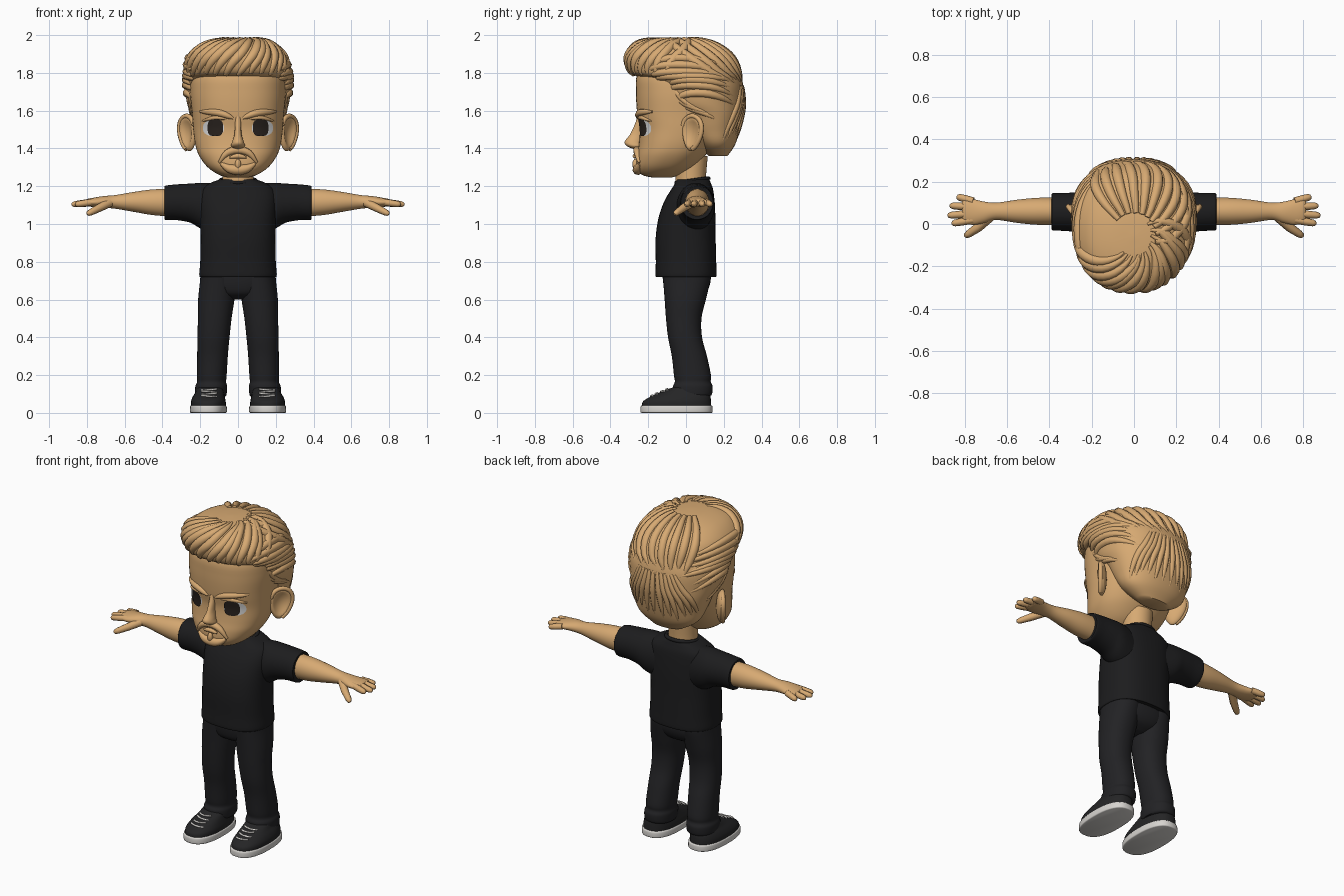
import bpy, bmesh, math, random
from mathutils import Matrix, Vector

random.seed(4)
if "Cube" in bpy.data.objects:
    bpy.data.objects.remove(bpy.data.objects["Cube"])


def material(name, rgb):
    m = bpy.data.materials.new(name)
    m.use_nodes = True
    m.diffuse_color = (*rgb, 1)
    bsdf = m.node_tree.nodes["Principled BSDF"]
    bsdf.inputs["Base Color"].default_value = (*rgb, 1)
    bsdf.inputs["Roughness"].default_value = 0.8
    return m


SKIN = material("warm tan", (0.68, 0.40, 0.17))
SHIRT = material("shirt black", (0.012, 0.012, 0.013))
PANTS = material("trouser black", (0.016, 0.016, 0.018))
SHOE = material("shoe black", (0.018, 0.018, 0.019))
WHITE = material("sole white", (0.68, 0.66, 0.63))
EYE = material("eye white", (0.7, 0.7, 0.7))
IRIS = material("iris dark", (0.022, 0.016, 0.013))


def finish(ob, mat):
    ob.data.materials.append(mat)
    bpy.ops.object.select_all(action='DESELECT')
    ob.select_set(True)
    bpy.context.view_layer.objects.active = ob
    if ob.type == 'CURVE':
        bpy.ops.object.convert(target='MESH')
    bpy.ops.object.shade_smooth_by_angle(angle=math.radians(50))
    return ob


def mesh_object(name, bm, mat):
    bmesh.ops.recalc_face_normals(bm, faces=bm.faces)
    me = bpy.data.meshes.new(name)
    bm.to_mesh(me)
    bm.free()
    ob = bpy.data.objects.new(name, me)
    bpy.context.collection.objects.link(ob)
    return finish(ob, mat)


def spline(rows, t):
    """Smooth interpolation between cross-sections (along, c1, c2, r1, r2)."""
    i = max(0, min(int(t), len(rows) - 2))
    f = t - i
    a, b, c, d = (rows[max(0, min(j, len(rows) - 1))] for j in range(i - 1, i + 3))
    return [q + f / 2 * (r - p + f * (2 * p - 5 * q + 4 * r - s + f * (3 * (q - r) + s - p)))
            for p, q, r, s in zip(a, b, c, d)]


def power(v, n):
    return math.copysign(abs(v) ** (2 / n), v)


def surface(rows, t, ang, n, grow=0.0):
    """Point on an upright loft; angle 0 is the front."""
    z, cx, cy, rx, ry = spline(rows, t)
    return Vector((cx + (rx + grow) * power(math.sin(ang), n),
                   cy - (ry + grow) * power(math.cos(ang), n), z))


def loft(name, rows, mat, axis='z', n=2.0, seg=40, sub=5, side=1):
    bm = bmesh.new()
    rings = []
    for k in range((len(rows) - 1) * sub + 1):
        p, c1, c2, r1, r2 = spline(rows, k / sub)
        ring = []
        for j in range(seg):
            a = math.tau * j / seg
            u = c1 + r1 * power(math.sin(a), n)
            v = c2 - r2 * power(math.cos(a), n)
            co = (u, v, p) if axis == 'z' else (p, u, v)
            ring.append(bm.verts.new((co[0] * side, co[1], co[2])))
        rings.append(ring)
    for lo, hi in zip(rings, rings[1:]):
        for j in range(seg):
            bm.faces.new((lo[j], lo[j - 1], hi[j - 1], hi[j]))
    bm.faces.new(rings[0])
    bm.faces.new(rings[-1])
    return mesh_object(name, bm, mat)


def tubes(name, paths, mat):
    """Each path is a list of (point, radius)."""
    cu = bpy.data.curves.new(name, 'CURVE')
    cu.dimensions = '3D'
    cu.bevel_depth = 1.0
    cu.bevel_resolution = 2
    cu.use_fill_caps = True
    for path in paths:
        sp = cu.splines.new('POLY')
        sp.points.add(len(path) - 1)
        for pt, (co, r) in zip(sp.points, path):
            pt.co = (*co, 1)
            pt.radius = r
    ob = bpy.data.objects.new(name, cu)
    bpy.context.collection.objects.link(ob)
    return finish(ob, mat)


def front(rows, x, z, n):
    """y of the front surface of an upright loft at x, z."""
    lo, hi = 0.0, len(rows) - 1.0
    for _ in range(30):
        mid = (lo + hi) / 2
        lo, hi = (mid, hi) if spline(rows, mid)[0] < z else (lo, mid)
    _, cx, cy, rx, ry = spline(rows, lo)
    return cy - ry * (1 - min(abs((x - cx) / rx), 0.99) ** n) ** (1 / n)


# Head and neck
HEAD_N = 2.3
HEAD = [(1.245, 0, -.125, .05, .045), (1.26, 0, -.133, .1, .1), (1.3, 0, -.11, .16, .15),
        (1.36, 0, -.08, .205, .18), (1.42, 0, -.055, .226, .195), (1.5, 0, -.033, .237, .212),
        (1.58, 0, -.029, .243, .229), (1.7, 0, -.023, .253, .242), (1.8, 0, -.02, .24, .235),
        (1.9, 0, -.02, .15, .15)]
loft("head", HEAD, SKIN, n=HEAD_N, seg=64)
loft("neck", [(1.15, 0, .03, .1, .09), (1.22, 0, .025, .083, .08), (1.36, 0, .03, .085, .085)], SKIN)
loft("nose", [(1.397, 0, -.262, .016, .015), (1.412, 0, -.27, .036, .042), (1.435, 0, -.278, .031, .047),
              (1.475, 0, -.26, .019, .036), (1.53, 0, -.25, .016, .02), (1.57, 0, -.25, .012, .008)], SKIN, seg=24)


def face_tube(points, r, lift=0.0, steps=12, taper=0.6):
    """Tapered ridge over the face through (x, z) points."""
    path = []
    for k in range(steps + 1):
        x, z = spline(points, k / steps * (len(points) - 1))
        w = r * max(0.15, math.sin(math.pi * k / steps)) ** taper
        path.append((Vector((x, front(HEAD, x, z, HEAD_N) - lift, z)), w))
    return path


def face_plate(name, cx, cz, rx, rz, lift, mat, n):
    bm = bmesh.new()
    rings = []
    for q in (.02, .35, .7, 1):
        ring = []
        for j in range(32):
            a = math.tau * j / 32
            x, z = cx + q * rx * power(math.cos(a), n), cz + q * rz * power(math.sin(a), n)
            ring.append(bm.verts.new((x, front(HEAD, x, z, HEAD_N) - lift, z)))
        rings.append(ring)
    for a, b in zip(rings, rings[1:]):
        for j in range(32):
            bm.faces.new((a[j - 1], b[j - 1], b[j], a[j]))
    bm.faces.new(rings[0])
    ob = mesh_object(name, bm, mat)
    if sum(p.normal.y for p in ob.data.polygons) > 0:
        ob.data.flip_normals()


# Beard, moustache and mouth
tubes("beard", [face_tube([(-.1, 1.325), (-.06, 1.375), (0, 1.393), (.06, 1.375), (.1, 1.325)], .022, .004),
                face_tube([(-.045, 1.352), (0, 1.36), (.045, 1.352)], .013, .01),
                face_tube([(-.09, 1.32), (-.05, 1.295), (0, 1.287), (.05, 1.295), (.09, 1.32)], .028),
                face_tube([(0, 1.345), (0, 1.315), (0, 1.28)], .016, .006)], SKIN)

for side, word in ((1, "left"), (-1, "right")):
    # Eyes and brows
    face_plate(word + "_eye_white", side * .13, 1.508, .056, .042, .004, EYE, 2.4)
    face_plate(word + "_iris", side * .12, 1.51, .041, .045, .008, IRIS, 3)
    tubes(word + "_brow", [face_tube([(side * .025, 1.56), (side * .1, 1.588), (side * .2, 1.595)], .019),
                           face_tube([(side * .06, 1.556), (side * .12, 1.563), (side * .19, 1.545)], .011)], SKIN)

    # Ear: dished flattened ball, flared outward, with a rim
    place = (Matrix.Diagonal((side, 1, 1, 1)) @ Matrix.Translation((.263, .035, 1.482))
             @ Matrix.Rotation(math.radians(-38), 4, 'Z') @ Matrix.Rotation(math.radians(-8), 4, 'X'))
    bm = bmesh.new()
    bmesh.ops.create_uvsphere(bm, u_segments=32, v_segments=20, radius=1)
    for v in bm.verts:
        x, y, z = v.co
        dish = max(0, 1 - (y * y + z * z) * 1.6) if x > 0 else 0
        v.co = place @ Vector((x * .028 - dish * .03, y * (.066 + .016 * z), z * .097))
    mesh_object(word + "_ear", bm, SKIN)
    rim = []
    for k in range(21):
        a = math.radians(-70 + 230 * k / 20)
        z = math.sin(a)
        rim.append((place @ Vector((.008, math.cos(a) * (.062 + .015 * z), z * .09)), .013))
    tubes(word + "_ear_rim", [rim], SKIN)

# Hair mass with an overhanging front
HAIR = [(1.36, 0, .17, .1, .05), (1.42, 0, .16, .19, .1), (1.5, 0, .14, .225, .145),
        (1.58, 0, .125, .25, .175), (1.64, 0, .085, .27, .222), (1.72, 0, .065, .282, .24),
        (1.77, 0, .03, .284, .265), (1.8, 0, -.005, .28, .29), (1.85, -.005, -.025, .273, .29),
        (1.9, -.01, -.04, .248, .268), (1.95, -.01, -.055, .19, .21), (1.978, 0, -.06, .11, .12),
        (1.985, 0, -.06, .01, .01)]
loft("hair", HAIR, SKIN, n=2.2, seg=64)


def lock(a0, t0, a1, t1, w, bow=0.0):
    """Tapered lock lying on the hair, from angle and row to angle and row."""
    path = []
    for k in range(15):
        u = k / 14
        t = t0 + (t1 - t0) * u + bow * math.sin(math.pi * u)
        ang = math.radians(a0 + (a1 - a0) * u ** 1.3)
        path.append((surface(HAIR, t, ang, 2.2, -.35 * w), w * max(.12, math.sin(math.pi * (.12 + .86 * u))) ** .7))
    return path


def wobble(v):
    return random.uniform(-v, v)


tubes("front_locks", [lock(a, 6.9 + wobble(.2), a + 55 + wobble(8), 11.2, .027, .3)
                      for a in range(-84, 80, 12)], SKIN)
tubes("side_locks", [lock(s * (55 + wobble(8)), t, s * (150 + wobble(12)), t - .5, .023, .7)
                     for s in (-1, 1) for t in (4.2, 4.8, 5.4, 6.0, 6.7, 7.4, 8.1)], SKIN)
tubes("crown_locks", [lock(a - 25, 11.0, 180 + (a - 180) * .5, 5.2 + wobble(.4), .026)
                      for a in range(105, 265, 16)], SKIN)
tubes("back_locks", [lock(180 + (a - 180) * .3, 5.2, a, 1.3 + wobble(.3), .02)
                     for a in range(105, 260, 14)], SKIN)
tubes("temple_locks", [lock(s * 52, 5.4 - k * .6, s * (85 + 8 * k), 3.2 - k * .3, .016)
                       for s in (-1, 1) for k in range(3)], SKIN)

# Shirt body and collar
SHIRT_ROWS = [(.722, 0, 0, .19, .15), (.726, 0, 0, .205, .161), (.8, 0, 0, .2, .16), (.92, 0, -.002, .198, .159),
              (1.03, 0, .005, .2, .151), (1.12, 0, .018, .205, .133), (1.18, 0, .032, .195, .112),
              (1.215, 0, .037, .15, .095), (1.235, 0, .037, .1, .087)]
loft("shirt", SHIRT_ROWS, SHIRT, n=2.5, seg=48)
tubes("collar", [[(Vector((.093 * math.sin(math.tau * k / 32), .034 - .085 * math.cos(math.tau * k / 32),
                           1.23 - .012 * math.cos(math.tau * k / 32))), .011) for k in range(33)]], SHIRT)

# Trouser seat
loft("trouser_seat", [(.6, 0, 0, .06, .05), (.63, 0, 0, .15, .1), (.68, 0, .004, .195, .123),
                      (.75, 0, .004, .198, .13)], PANTS, n=2.3)

UPPER = [(.03, .157, -.05, .092, .183), (.06, .157, -.048, .092, .18), (.085, .155, -.03, .085, .16),
         (.11, .15, -.005, .075, .13), (.135, .147, .03, .07, .1)]
for side, word in ((1, "left"), (-1, "right")):
    # Sleeve, arm and hand
    loft(word + "_sleeve", [(.1, .05, 1.08, .085, .135), (.19, .052, 1.095, .1, .123), (.25, .055, 1.11, .096, .104),
                            (.32, .057, 1.115, .09, .095), (.383, .058, 1.112, .088, .091),
                            (.387, .058, 1.112, .078, .08)], SHIRT, axis='x', side=side)
    loft(word + "_arm", [(.34, .06, 1.113, .064, .074), (.45, .06, 1.115, .064, .068), (.55, .06, 1.117, .055, .053),
                         (.65, .06, 1.117, .041, .036), (.71, .055, 1.117, .051, .031), (.76, .057, 1.115, .061, .025),
                         (.8, .064, 1.113, .06, .019), (.812, .065, 1.113, .05, .01)], SKIN, axis='x', side=side)
    fingers = []
    for y0, x1, y1 in ((.02, .862, .002), (.05, .882, .04), (.08, .872, .087), (.108, .838, .13)):
        base, tip = Vector((.76, y0, 1.117)), Vector((x1, y1, 1.103))
        fingers.append([(base.lerp(tip, u), r) for u, r in ((0, .018), (.5, .018), (.85, .016), (.96, .011), (1, .004))])
    base, mid, tip = Vector((.68, .035, 1.112)), Vector((.735, -.015, 1.085)), Vector((.8, -.06, 1.052))
    fingers.append([(base, .024), (mid, .022), (mid.lerp(tip, .7), .018), (mid.lerp(tip, .92), .013), (tip, .004)])
    tubes(word + "_fingers", [[(Vector((p.x * side, p.y, p.z)), r) for p, r in f] for f in fingers], SKIN)

    # Trouser leg with a gathered cuff
    legs = [(.088, .143, .036, .078, .09), (.1, .143, .036, .083, .102), (.14, .142, .036, .084, .105),
            (.165, .14, .036, .077, .095), (.2, .139, .034, .079, .098), (.3, .135, .018, .081, .093),
            (.4, .13, -.005, .085, .09), (.5, .123, -.012, .089, .094), (.6, .115, -.004, .096, .109),
            (.7, .106, .004, .095, .125), (.74, .105, .004, .093, .128)]
    loft(word + "_trouser_leg", [(z, x * side, y, a, b) for z, x, y, a, b in legs], PANTS, n=2.2)

    # Shoe
    sole = [(0, .157, -.05, .092, .185), (.006, .157, -.05, .098, .191), (.034, .157, -.05, .097, .19),
            (.04, .157, -.05, .09, .182)]
    loft(word + "_sole", sole, WHITE, n=2.5, side=side)
    loft(word + "_shoe_upper", UPPER, SHOE, n=2.4, side=side)
    laces = []
    for z, tilt in ((.088, .004), (.1, -.004), (.112, .004), (.122, -.004)):
        laces.append([(Vector((side * (.153 + dx), front(UPPER, .153 + dx, z, 2.4) - .002, z + tilt * dx / .04)), .0055)
                      for dx in (-.04, -.02, 0, .02, .04)])
    tubes(word + "_laces", laces, WHITE)
